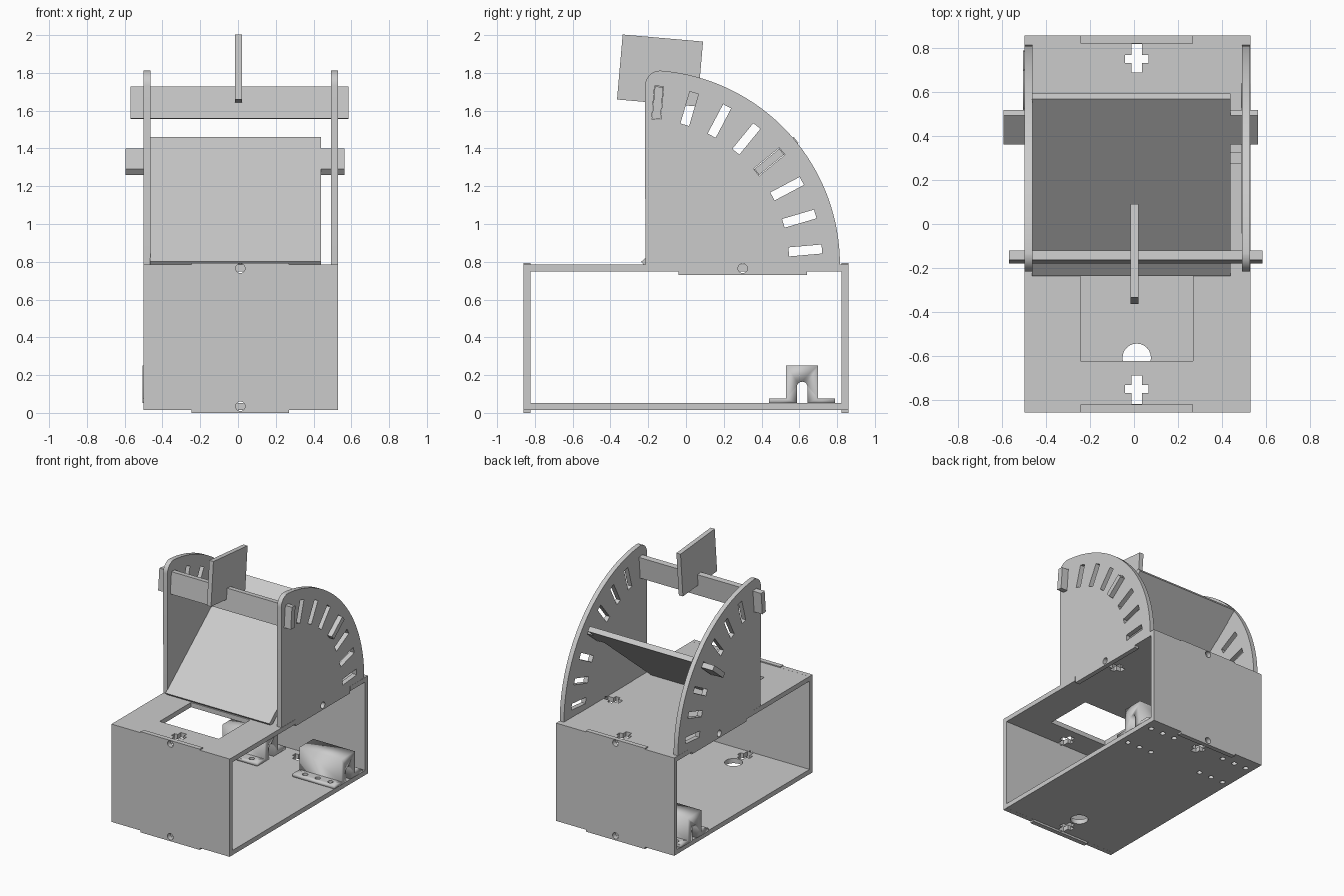
import bpy
from math import sin, cos, pi, radians, acos
from mathutils import Matrix, Vector

cube = bpy.data.objects.get("Cube")
if cube:
    bpy.data.objects.remove(cube)

mat = bpy.data.materials.new("plain grey")
mat.use_nodes = True
GREY = (0.6, 0.6, 0.6, 1)
mat.diffuse_color = GREY
mat.node_tree.nodes["Principled BSDF"].inputs["Base Color"].default_value = GREY

T = 0.037           # sheet thickness
MID = 0.0125        # centre plane of the box
PIVOT = Vector((0, -0.225, 0.785))
SLOT_R = 0.86
X, Y, Z = Vector((1, 0, 0)), Vector((0, 1, 0)), Vector((0, 0, 1))


def rect(x0, x1, y0, y1):
    return [(x0, y0), (x1, y0), (x1, y1), (x0, y1)]


def arc(cx, cy, r, a0, a1, n):
    return [(cx + r * cos(a0 + (a1 - a0) * i / n), cy + r * sin(a0 + (a1 - a0) * i / n))
            for i in range(n + 1)]


def circle(cx, cy, r):
    return arc(cx, cy, r, 0, 2 * pi, 24)[:-1]


def cross_slot(cx, cy, dx, dy):
    """Nut slot running inwards from (cx, cy) along (dx, dy)."""
    half = [(0, .025), (.05, .025), (.05, .053), (.088, .053), (.088, .025), (.13, .025)]
    pts = half + [(u, -v) for u, v in reversed(half)]
    return [(cx + u * dx - v * dy, cy + u * dy + v * dx) for u, v in pts]


def sheet(name, loops, origin, u, v, thick=T):
    """Flat part: first loop is the outline, the others are holes."""
    cu = bpy.data.curves.new(name, 'CURVE')
    cu.dimensions = '2D'
    cu.fill_mode = 'BOTH'
    cu.extrude = thick / 2
    for loop in loops:
        sp = cu.splines.new('POLY')
        sp.points.add(len(loop) - 1)
        for p, (a, b) in zip(sp.points, loop):
            p.co = (a, b, 0, 1)
        sp.use_cyclic_u = True
    ob = bpy.data.objects.new(name, cu)
    bpy.context.collection.objects.link(ob)
    m = Matrix((u, v, u.cross(v))).transposed().to_4x4()
    m.translation = origin
    ob.matrix_world = m
    bpy.ops.object.select_all(action='DESELECT')
    ob.select_set(True)
    bpy.context.view_layer.objects.active = ob
    bpy.ops.object.convert(target='MESH')
    ob = bpy.context.view_layer.objects.active
    ob.data.materials.clear()
    ob.data.materials.append(mat)
    bpy.ops.object.shade_smooth_by_angle(angle=radians(25))
    return ob


# Box: front and back panels with edge tabs and bolt holes
tabbed = [(-.5, .015), (-.245, .015), (-.245, 0), (.27, 0), (.27, .015), (.53, .015),
          (.53, .785), (.27, .785), (.27, .793), (-.245, .793), (-.245, .785), (-.5, .785)]
for name, y in (("front_panel", -.8415), ("back_panel", .8415)):
    sheet(name, [tabbed, circle(MID, .765, .025), circle(MID, .035, .025)],
          Vector((0, y, 0)), X, Z)

# Box: bottom plate with cable hole, nut slots and mounting holes
E = .823
end_slots = [cross_slot(MID, .821, 0, -1), cross_slot(MID, -.821, 0, 1)]
screw_x = [MID + s * d for s in (-1, 1) for d in (.233, .343, .452)]
screws = [(x, y) for x in screw_x for y in (.485, .75)]
sheet("bottom_plate", [rect(-.5, .53, -E, E), circle(MID, -.61, .065)] + end_slots
      + [circle(x, y, .02) for x, y in screws], Vector((0, 0, .034)), X, Y)

# Box: top plate with window, nut slots and side notches
top = [(-.5, -E), (.53, -E), (.53, -.04), (.49, -.04), (.49, .64), (.53, .64),
       (.53, E), (-.5, E), (-.5, .64), (-.463, .64), (-.463, -.04), (-.5, -.04)]
sheet("top_plate", [top, rect(-.245, .27, -.625, -.235)] + end_slots
      + [cross_slot(.488, .3, -1, 0), cross_slot(-.461, .3, 1, 0)],
      Vector((0, 0, .766)), X, Y)

# Quadrant side plates with radial slots
angles = [radians(5 + 80 * i / 7) for i in range(8)]
outline = (arc(-.135, 1.73, .082, pi, pi / 2 + .08, 10)
           + arc(-.215, .785, 1.03, acos(.08 / 1.03), 0, 48)
           + [(.64, .785), (.64, .73), (-.04, .73), (-.04, .785), (-.215, .785)])
slots = []
for a in angles:
    slots.append([(PIVOT.y + r * cos(a) - w * sin(a), PIVOT.z + r * sin(a) + w * cos(a))
                  for r, w in rect(SLOT_R - .088, SLOT_R + .088, -.024, .024)])
for name, x in (("right_side_plate", -.4815), ("left_side_plate", .5105)):
    sheet(name, [outline, circle(.3, .765, .025)] + slots, Vector((x, 0, 0)), Y, Z)

# Sloping plate, held by tabs in the fourth slot
a = angles[3]
lo, hi = SLOT_R - .085, SLOT_R + .085
slope = [(.0, -.465), (lo, -.465), (lo, -.595), (hi, -.595), (hi, -.465), (1.043, -.465),
         (1.043, .44), (hi, .44), (hi, .565), (lo, .565), (lo, .44), (.0, .44)]
sheet("sloping_plate", [slope], PIVOT, Vector((0, cos(a), sin(a))), X, .04)

# Cross bar in the top slot
a = angles[-1]
sheet("cross_bar", [rect(lo, hi, -.57, .585)], PIVOT, Vector((0, cos(a), sin(a))), X, .044)

# Upright paddle sitting on the bar
t = radians(-5)
sheet("paddle", [rect(-.2135, .2135, -.1725, .1725)], Vector((.0025, -.1375, 1.8125)),
      Vector((0, cos(t), sin(t))), Vector((0, -sin(t), cos(t))), .036)

# Flanged blocks with arched tunnel and screw holes
F = .0525
block = ([(.44, F), (.587, F)] + arc(.615, .137, .028, pi, 0, 16) + [(.643, F), (.79, F),
         (.79, .075), (.70, .075), (.70, .25), (.53, .25), (.53, .075), (.44, .075)])
for name, side in (("right_block", -1), ("left_block", 1)):
    ob = sheet(name, [block], Vector((MID + side * .335, 0, 0)), Y, Z, .365)
    for x, y in screws:
        if (x - MID) * side < 0:
            continue
        bpy.ops.mesh.primitive_cylinder_add(vertices=24, radius=.02, depth=.06,
                                            location=(x, y, .065))
        cutter = bpy.context.object
        cutter.hide_render = True
        mod = ob.modifiers.new("screw_hole", 'BOOLEAN')
        mod.operation = 'DIFFERENCE'
        mod.object = cutter
        bpy.context.view_layer.objects.active = ob
        bpy.ops.object.modifier_apply(modifier=mod.name)
        bpy.data.objects.remove(cutter)
